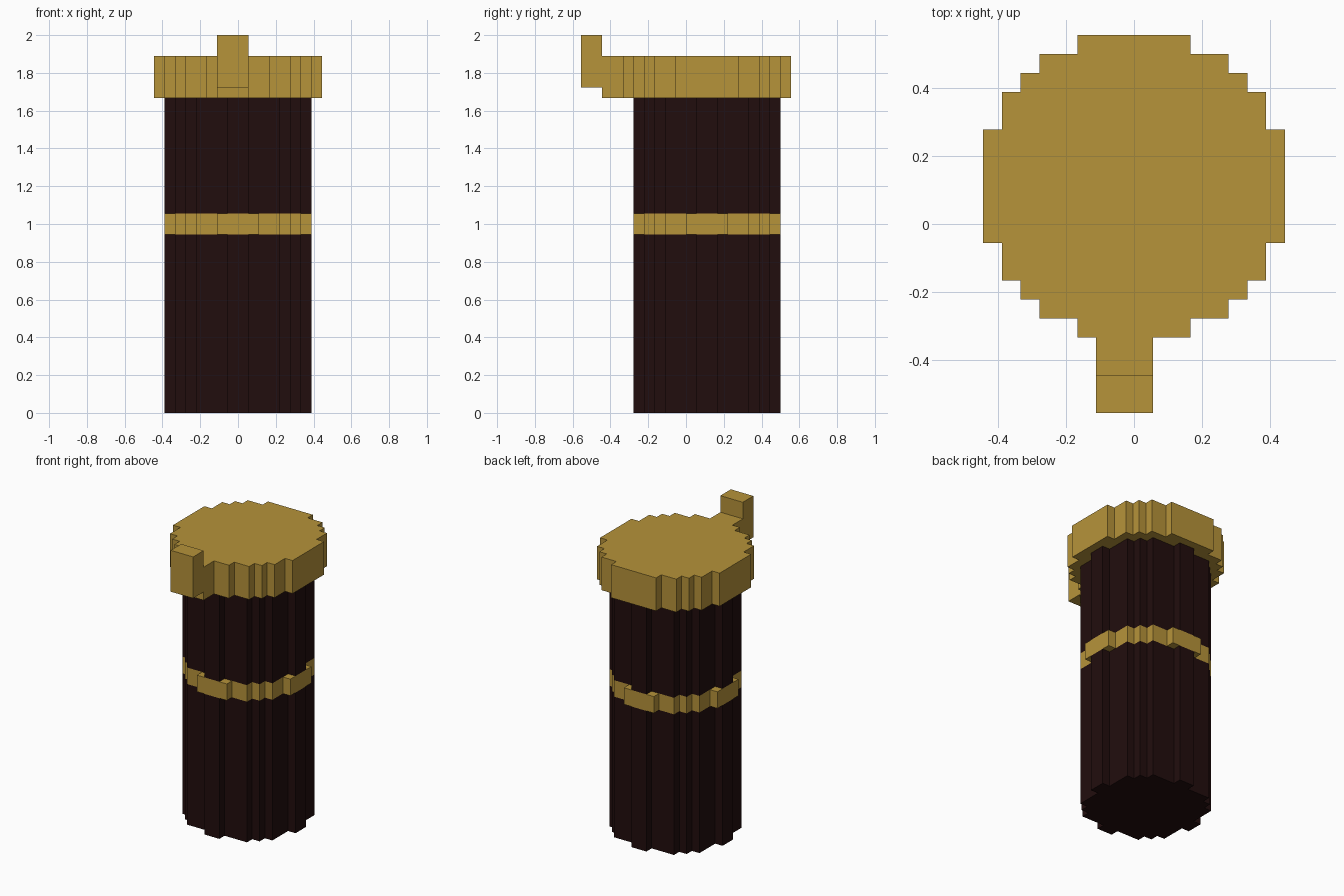
import bpy
import bmesh

cube = bpy.data.objects.get("Cube")
if cube:
    bpy.data.objects.remove(cube, do_unlink=True)

U = 2 / 36          # one block of the grid the model is laid out on
CENTRE_Y = 2        # the round parts sit behind the origin, in blocks


def material(name, rgb):
    mat = bpy.data.materials.new(name)
    mat.use_nodes = True
    mat.diffuse_color = (*rgb, 1)
    bsdf = mat.node_tree.nodes["Principled BSDF"]
    bsdf.inputs["Base Color"].default_value = (*rgb, 1)
    bsdf.inputs["Roughness"].default_value = 0.8
    return mat


gold = material("antique gold", (0.468, 0.292, 0.042))
brown = material("dark brown", (0.0155, 0.004, 0.004))


def extrude_outline(name, outline, z0, z1, mat):
    """Raise a flat outline, given in blocks, into a solid."""
    bm = bmesh.new()
    face = bm.faces.new([bm.verts.new((x * U, y * U, z0 * U)) for x, y in outline])
    raised = bmesh.ops.extrude_face_region(bm, geom=[face])["geom"]
    tops = [g for g in raised if isinstance(g, bmesh.types.BMVert)]
    bmesh.ops.translate(bm, verts=tops, vec=(0, 0, (z1 - z0) * U))
    bmesh.ops.recalc_face_normals(bm, faces=bm.faces)
    mesh = bpy.data.meshes.new(name)
    bm.to_mesh(mesh)
    bm.free()
    mesh.materials.append(mat)
    obj = bpy.data.objects.new(name, mesh)
    bpy.context.collection.objects.link(obj)
    return obj


def stepped_disc(quarter):
    """Mirror the stepped corners of one quarter into a full outline."""
    right = quarter + [(x, -y) for x, y in reversed(quarter)]
    full = right + [(-x, -y) for x, y in right]
    return [(x, y + CENTRE_Y) for x, y in full]


def rectangle(x0, x1, y0, y1):
    return [(x0, y0), (x1, y0), (x1, y1), (x0, y1)]


# Stepped round outlines, from the back edge round to the side
body = stepped_disc([(1, 7), (1, 6), (4, 6), (4, 5), (5, 5), (5, 4), (6, 4), (6, 1), (7, 1)])
band = stepped_disc([(2, 7), (2, 6), (4, 6), (4, 5), (5, 5), (5, 4), (6, 4), (6, 2), (7, 2)])
cap = stepped_disc([(3, 8), (3, 7), (5, 7), (5, 6), (6, 6), (6, 5), (7, 5), (7, 3), (8, 3)])

# Body in two lengths with the band between them
extrude_outline("lower_body", body, 0, 17, brown)
extrude_outline("middle_band", band, 17, 19, gold)
extrude_outline("upper_body", body, 19, 30, brown)

# Cap with its front tab
extrude_outline("cap", cap, 30, 34, gold)
extrude_outline("tab_neck", rectangle(-2, 1, -8, -6), 30, 34, gold)
extrude_outline("tab_upright", rectangle(-2, 1, -10, -8), 31, 36, gold)
